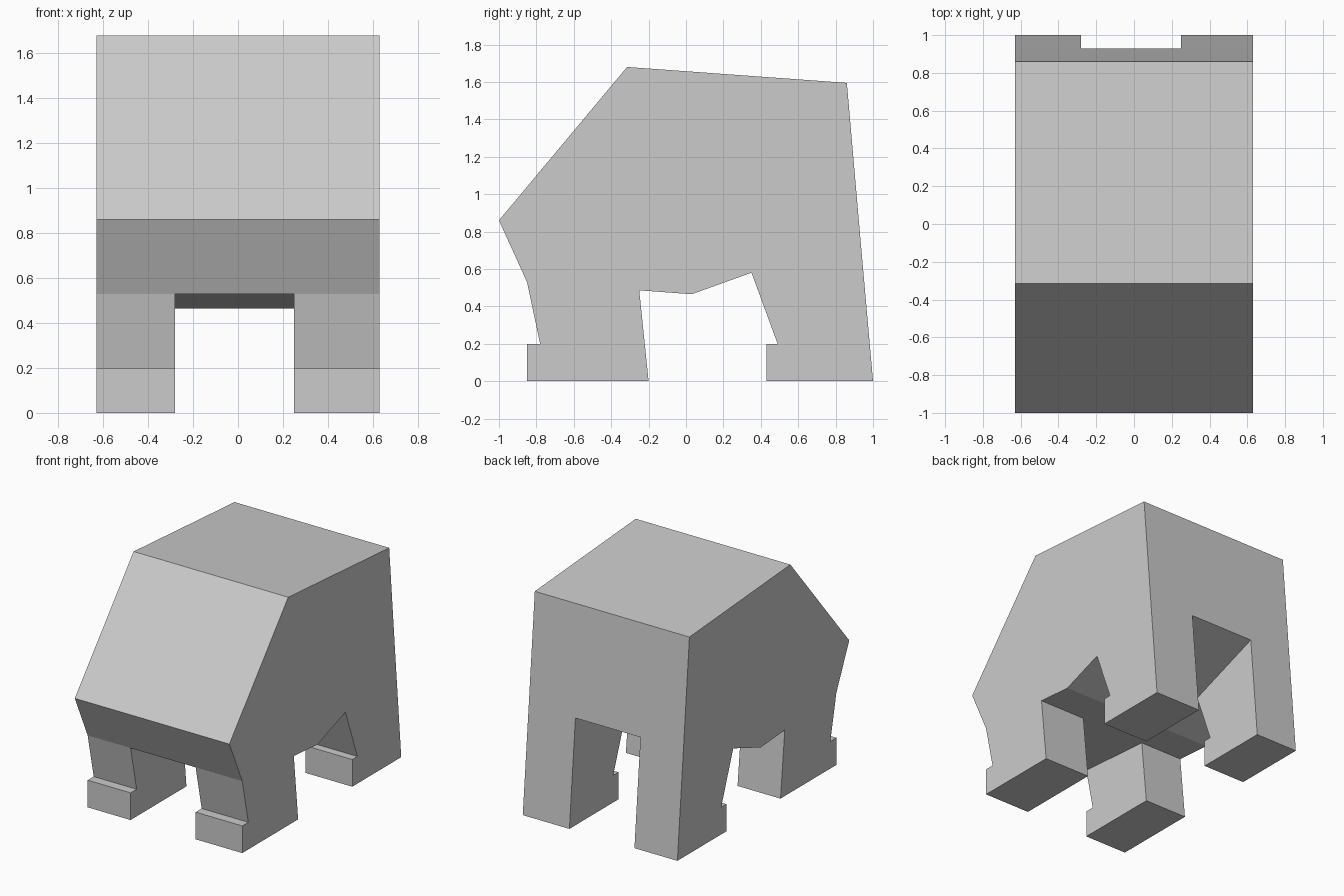
import bpy

if "Cube" in bpy.data.objects:
    bpy.data.objects.remove(bpy.data.objects["Cube"])

HALF_WIDTH = 0.63
GAP_L, GAP_R = -0.28, 0.25   # slightly off-centre passage between the legs


def extrude_profile(name, profile, x0, x1, spans=None):
    """Extrude a counter-clockwise (y, z) profile along x with both end caps.
    spans maps an edge index to its own (x0, x1) range, or None for no face."""
    spans = spans or {}
    verts, faces = [], []

    def add_face(points):
        for p in points:
            if p not in verts:
                verts.append(p)
        faces.append([verts.index(p) for p in points])

    add_face([(x1, y, z) for y, z in profile])
    add_face([(x0, y, z) for y, z in reversed(profile)])
    for i, a in enumerate(profile):
        b = profile[(i + 1) % len(profile)]
        span = spans.get(i, (x0, x1))
        if span:
            l, r = span
            add_face([(l, *a), (l, *b), (r, *b), (r, *a)])

    mesh = bpy.data.meshes.new(name)
    mesh.from_pydata(verts, [], faces)
    mesh.update()
    obj = bpy.data.objects.new(name, mesh)
    bpy.context.collection.objects.link(obj)
    return obj


# Corners where the legs meet the belly
FRONT_A, FRONT_B = (-0.85, 0.53), (-0.25, 0.486)
BACK_A, BACK_B = (0.35, 0.58), (0.93, 0.79)

# Body: belly is open where the legs join it
body = [(-1, 0.86), FRONT_A, FRONT_B, (0.03, 0.465), BACK_A, BACK_B,
        (0.86, 1.595), (-0.315, 1.68)]
gap = (GAP_L, GAP_R)
extrude_profile("body", body, -HALF_WIDTH, HALF_WIDTH, {1: gap, 4: gap})

# Legs with a small toe step at the front; the top edge is left open
front_leg = [FRONT_A, (-0.78, 0.2), (-0.85, 0.2), (-0.85, 0), (-0.2, 0), FRONT_B]
back_leg = [BACK_A, (0.49, 0.2), (0.43, 0.2), (0.43, 0), (1, 0), BACK_B]

for side, x0, x1 in (("left", -HALF_WIDTH, GAP_L), ("right", GAP_R, HALF_WIDTH)):
    extrude_profile("front_leg_" + side, front_leg, x0, x1, {5: None})
    extrude_profile("back_leg_" + side, back_leg, x0, x1, {5: None})
